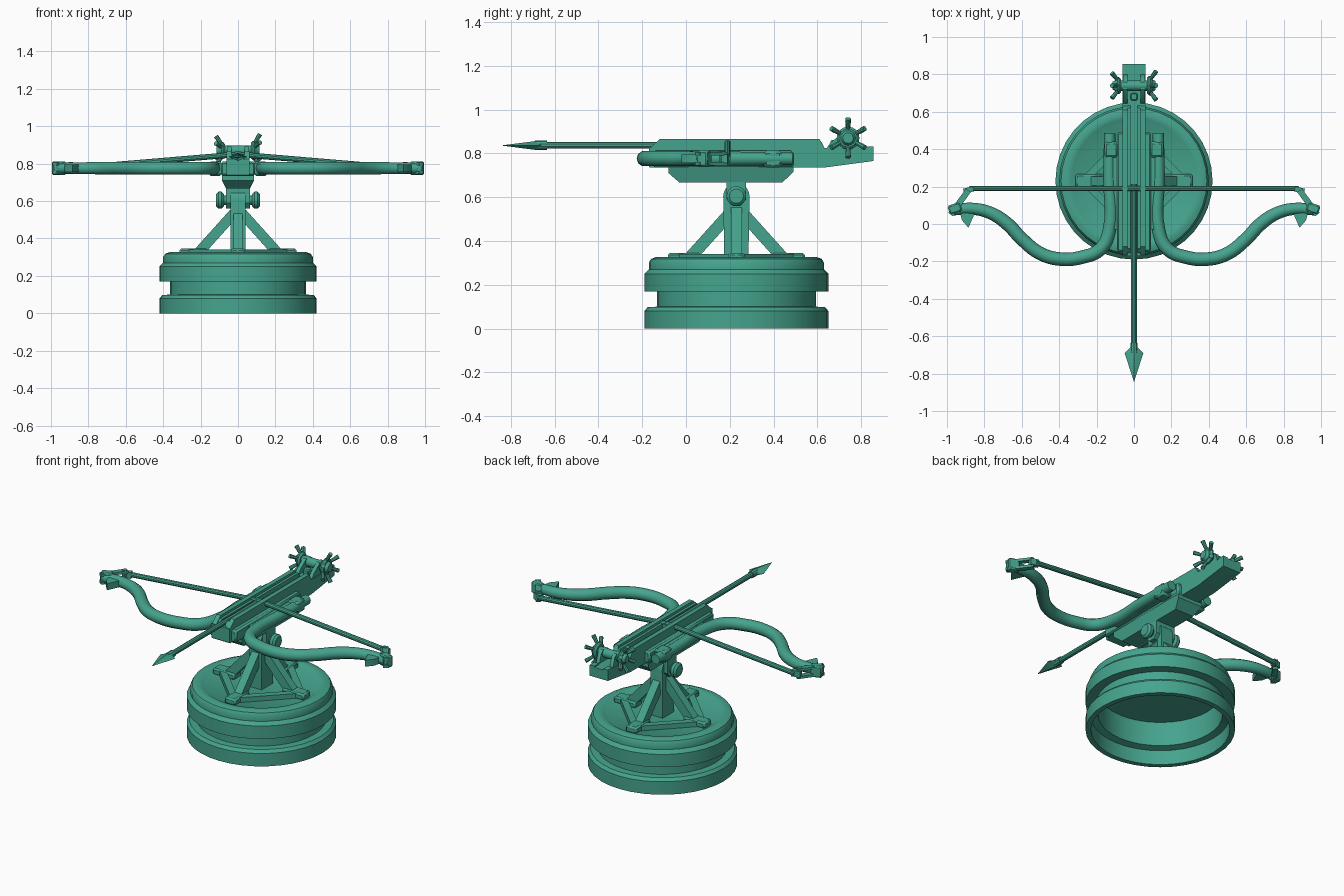
import bpy, bmesh, math
from mathutils import Vector, Matrix

if "Cube" in bpy.data.objects:
    bpy.data.objects.remove(bpy.data.objects["Cube"])

mat = bpy.data.materials.new("sea_green")
mat.diffuse_color = (0.06, 0.37, 0.27, 1)
mat.use_nodes = True
mat.node_tree.nodes["Principled BSDF"].inputs["Base Color"].default_value = mat.diffuse_color
CY = 0.23  # centre of the turntable in y


def finish(name, bm, bevel=0.0):
    bmesh.ops.recalc_face_normals(bm, faces=bm.faces)
    me = bpy.data.meshes.new(name)
    bm.to_mesh(me)
    bm.free()
    ob = bpy.data.objects.new(name, me)
    bpy.context.collection.objects.link(ob)
    me.materials.append(mat)
    if bevel:
        m = ob.modifiers.new("bevel", 'BEVEL')
        m.width, m.segments, m.limit_method = bevel, 1, 'ANGLE'
    bpy.ops.object.select_all(action='DESELECT')
    ob.select_set(True)
    bpy.context.view_layer.objects.active = ob
    bpy.ops.object.shade_smooth_by_angle(angle=math.radians(35))
    return ob


def prism(name, pts, x0, x1, bevel=0.0):
    """Side profile of (y, z) points, extruded along x."""
    bm = bmesh.new()
    a = [bm.verts.new((x0, y, z)) for y, z in pts]
    b = [bm.verts.new((x1, y, z)) for y, z in pts]
    bm.faces.new(a)
    bm.faces.new(b)
    for i in range(len(a)):
        j = (i + 1) % len(a)
        bm.faces.new((a[i], a[j], b[j], b[i]))
    return finish(name, bm, bevel)


def box(name, x0, x1, y0, y1, z0, z1, bevel=0.0):
    return prism(name, [(y0, z0), (y1, z0), (y1, z1), (y0, z1)], x0, x1, bevel)


def beam(name, p, q, w, h, bevel=0.0):
    """Square bar from p to q, w wide and h high."""
    p, q = Vector(p), Vector(q)
    d = (q - p).normalized()
    side = d.cross(Vector((0, 0, 1))).normalized()
    up = side.cross(d)
    rot = Matrix((side, d, up)).transposed().to_4x4()
    bm = bmesh.new()
    bmesh.ops.create_cube(bm, size=1, matrix=Matrix.Translation((p + q) / 2) @ rot
                          @ Matrix.Diagonal((w, (q - p).length, h, 1)))
    return finish(name, bm, bevel)


def rod(name, p, q, r, r2=None, n=16, bevel=0.0):
    p, q = Vector(p), Vector(q)
    rot = (q - p).to_track_quat('Z', 'Y').to_matrix().to_4x4()
    bm = bmesh.new()
    bmesh.ops.create_cone(bm, cap_ends=True, segments=n, radius1=r,
                          radius2=r if r2 is None else r2, depth=(q - p).length,
                          matrix=Matrix.Translation((p + q) / 2) @ rot)
    return finish(name, bm, bevel)


def lathe(name, prof, n=36):
    """Spin (radius, z) points round the turntable axis."""
    bm = bmesh.new()
    rings = []
    for r, z in prof:
        if r == 0:
            rings.append([bm.verts.new((0, CY, z))] * n)
        else:
            rings.append([bm.verts.new((r * math.cos(2 * math.pi * i / n),
                                        CY + r * math.sin(2 * math.pi * i / n), z)) for i in range(n)])
    for a, b in zip(rings, rings[1:]):
        for i in range(n):
            j = (i + 1) % n
            bm.faces.new(list(dict.fromkeys((a[i], a[j], b[j], b[i]))))
    return finish(name, bm)


def tube(name, pts, radii):
    """Smooth round tube through the points."""
    cu = bpy.data.curves.new(name, 'CURVE')
    cu.dimensions, cu.bevel_depth, cu.bevel_resolution = '3D', 1.0, 3
    cu.resolution_u, cu.use_fill_caps = 5, True
    sp = cu.splines.new('BEZIER')
    sp.bezier_points.add(len(pts) - 1)
    for b, p, r in zip(sp.bezier_points, pts, radii):
        b.co, b.radius = p, r
        b.handle_left_type = b.handle_right_type = 'AUTO'
    ob = bpy.data.objects.new(name, cu)
    bpy.context.collection.objects.link(ob)
    bpy.ops.object.select_all(action='DESELECT')
    ob.select_set(True)
    bpy.context.view_layer.objects.active = ob
    bpy.ops.object.convert(target='MESH')
    ob = bpy.context.object
    ob.data.materials.clear()
    ob.data.materials.append(mat)
    bpy.ops.object.shade_smooth_by_angle(angle=math.radians(40))


# Turntable: hollow below, waisted, with a dished top
lathe("turntable", [(0, 0.25), (0.35, 0.25), (0.35, 0.10), (0.39, 0.09), (0.39, 0), (0.42, 0),
                    (0.42, 0.08), (0.405, 0.098), (0.363, 0.10), (0.363, 0.17), (0.42, 0.17),
                    (0.42, 0.25), (0.405, 0.265), (0.40, 0.27), (0.40, 0.30), (0.39, 0.318),
                    (0.365, 0.327), (0.335, 0.323), (0.315, 0.31), (0, 0.31)])

# Diamond frame, feet and struts of the stand
corners = [(0.27, 0), (0, 0.27), (-0.27, 0), (0, -0.27)]
for i, (x, y) in enumerate(corners):
    x2, y2 = corners[(i + 1) % 4]
    beam("frame_bar", (x, CY + y, 0.322), (x2, CY + y2, 0.322), 0.04, 0.036)
    beam("foot", (x * 0.6, CY + y * 0.6, 0.325), (x * 1.16, CY + y * 1.16, 0.325), 0.075, 0.042, 0.01)
    beam("strut", (x * 0.78, CY + y * 0.78, 0.325), (x * 0.08, CY + y * 0.08, 0.535), 0.05, 0.055)

# Column with rounded eye, clevis and pivot bolt
eye = [(CY + 0.06 * math.cos(a), 0.605 + 0.06 * math.sin(a))
       for a in [math.pi * i / 10 for i in range(11)]]
prism("column", [(CY - 0.055, 0.31), (CY + 0.055, 0.31)] + eye, -0.04, 0.04)
box("pivot_block", -0.045, 0.045, CY - 0.045, CY + 0.045, 0.6, 0.70)
rod("pivot_bolt", (-0.115, CY, 0.605), (0.115, CY, 0.605), 0.025)
for s in (-1, 1):
    prism("clevis_cheek", [(CY - 0.045, 0.70), (CY - 0.045, 0.59), (CY - 0.02, 0.56),
                           (CY + 0.02, 0.56), (CY + 0.045, 0.59), (CY + 0.045, 0.70)], s * 0.04, s * 0.065)
    rod("bolt_head", (s * 0.075, CY, 0.605), (s * 0.117, CY, 0.605), 0.045, bevel=0.012)

# Stock: tapered keel, wide bed and tail
keel = prism("keel", [(-0.08, 0.737), (-0.08, 0.71), (-0.03, 0.667), (0.44, 0.667),
                      (0.49, 0.715), (0.49, 0.737)], -0.085, 0.085)
for v in keel.data.vertices:
    if v.co.z < 0.67:
        v.co.x *= 0.75
box("bed", -0.092, 0.092, -0.15, 0.49, 0.735, 0.812, 0.01)
prism("stock", [(-0.17, 0.74), (-0.165, 0.735), (0.63, 0.735), (0.855, 0.765), (0.855, 0.825),
                (-0.17, 0.825)], -0.062, 0.062)
for s in (-1, 1):
    prism("rail", [(-0.17, 0.82), (-0.12, 0.865), (0.61, 0.865), (0.635, 0.82)], s * 0.034, s * 0.062)
    prism("inner_rail", [(-0.16, 0.82), (-0.13, 0.85), (0.62, 0.85), (0.635, 0.82)], s * 0.018, s * 0.034)
    # Winch bearing cheeks
    prism("winch_cheek", [(0.64, 0.82), (0.80, 0.82), (0.78, 0.88), (0.76, 0.895), (0.72, 0.895),
                          (0.66, 0.85)], s * 0.035, s * 0.058)
    box("tail_rib", s * 0.03, s * 0.062, 0.81, 0.855, 0.82, 0.832)

# Winch drum and spoked hand wheels
WY, WZ = 0.74, 0.87
rod("winch_drum", (-0.09, WY, WZ), (0.09, WY, WZ), 0.028)
box("winch_catch", -0.018, 0.018, 0.66, 0.70, 0.82, 0.86, 0.005)
for s, size in ((-1, 0.88), (1, 1.0)):
    rod("wheel_hub", (s * 0.07, WY, WZ), (s * 0.098, WY, WZ), 0.052 * size, bevel=0.01)
    rod("hub_cap", (s * 0.098, WY, WZ), (s * 0.114, WY, WZ), 0.034 * size, 0.024 * size)
    for k in range(6):
        a = math.radians(60 * k + 30)
        c, d = math.cos(a) * size, math.sin(a) * size
        rod("wheel_spoke", (s * 0.085, WY + 0.035 * c, WZ + 0.035 * d),
            (s * 0.118, WY + 0.088 * c, WZ + 0.088 * d), 0.009, 0.013, 8)

# Bow arms, sockets, tip fittings and string
path = [(0.13, 0.485), (0.132, 0.25), (0.133, -0.04), (0.18, -0.135), (0.28, -0.178), (0.39, -0.188),
        (0.50, -0.158), (0.60, -0.08), (0.68, 0.003), (0.77, 0.06), (0.87, 0.082), (0.965, 0.075)]
for s in (-1, 1):
    tube("bow_arm", [(s * x, y, 0.776) for x, y in path], [0.03, 0.033] + [0.036] * 7 + [0.034, 0.032, 0.029])
    box("socket_band", s * 0.085, s * 0.158, 0.355, 0.44, 0.735, 0.812, 0.012)
    box("arm_bracket", s * 0.08, s * 0.115, -0.03, 0.36, 0.745, 0.80)
    beam("tip_cap", (s * 0.925, 0.095, 0.776), (s * 0.99, 0.072, 0.776), 0.05, 0.072, 0.008)
    # Wedge on the outer side of the arm
    bm = bmesh.new()
    lo, hi = [[bm.verts.new((s * x, y, z)) for x, y in ((0.85, 0.06), (0.93, 0.06), (0.92, 0.02), (0.885, -0.02))]
              for z in (0.755, 0.795)]
    bm.faces.new(lo)
    bm.faces.new(hi)
    for i in range(4):
        bm.faces.new((lo[i], lo[i - 1], hi[i - 1], hi[i]))
    finish("tip_wedge", bm)
    # Link plates holding the string
    for z in (0.753, 0.799):
        beam("tip_link", (s * 0.885, 0.18, z), (s * 0.98, 0.05, z), 0.032, 0.016)
    rod("link_pin", (s * 0.895, 0.165, 0.745), (s * 0.895, 0.165, 0.81), 0.013, n=10)
    beam("string_hook", (s * 0.86, 0.188, 0.778), (s * 0.91, 0.175, 0.776), 0.028, 0.038)
    rod("bow_string", (s * 0.88, 0.19, 0.776), (0, 0.19, 0.85), 0.015, n=10)

# Bolt lying in the groove, with a flat four-sided head
rod("bolt_shaft", (0, -0.68, 0.837), (0, 0.21, 0.837), 0.0155, n=10)
rod("head_collar", (0, -0.69, 0.837), (0, -0.635, 0.837), 0.021, n=10)
bm = bmesh.new()
tip, tail = bm.verts.new((0, -0.845, 0.836)), bm.verts.new((0, -0.64, 0.836))
ring = [bm.verts.new(p) for p in ((0.05, -0.69, 0.836), (0, -0.68, 0.857), (-0.05, -0.69, 0.836), (0, -0.68, 0.815))]
for i in range(4):
    bm.faces.new((ring[i], ring[i - 1], tip))
    bm.faces.new((ring[i], ring[i - 1], tail))
finish("bolt_head_point", bm)
